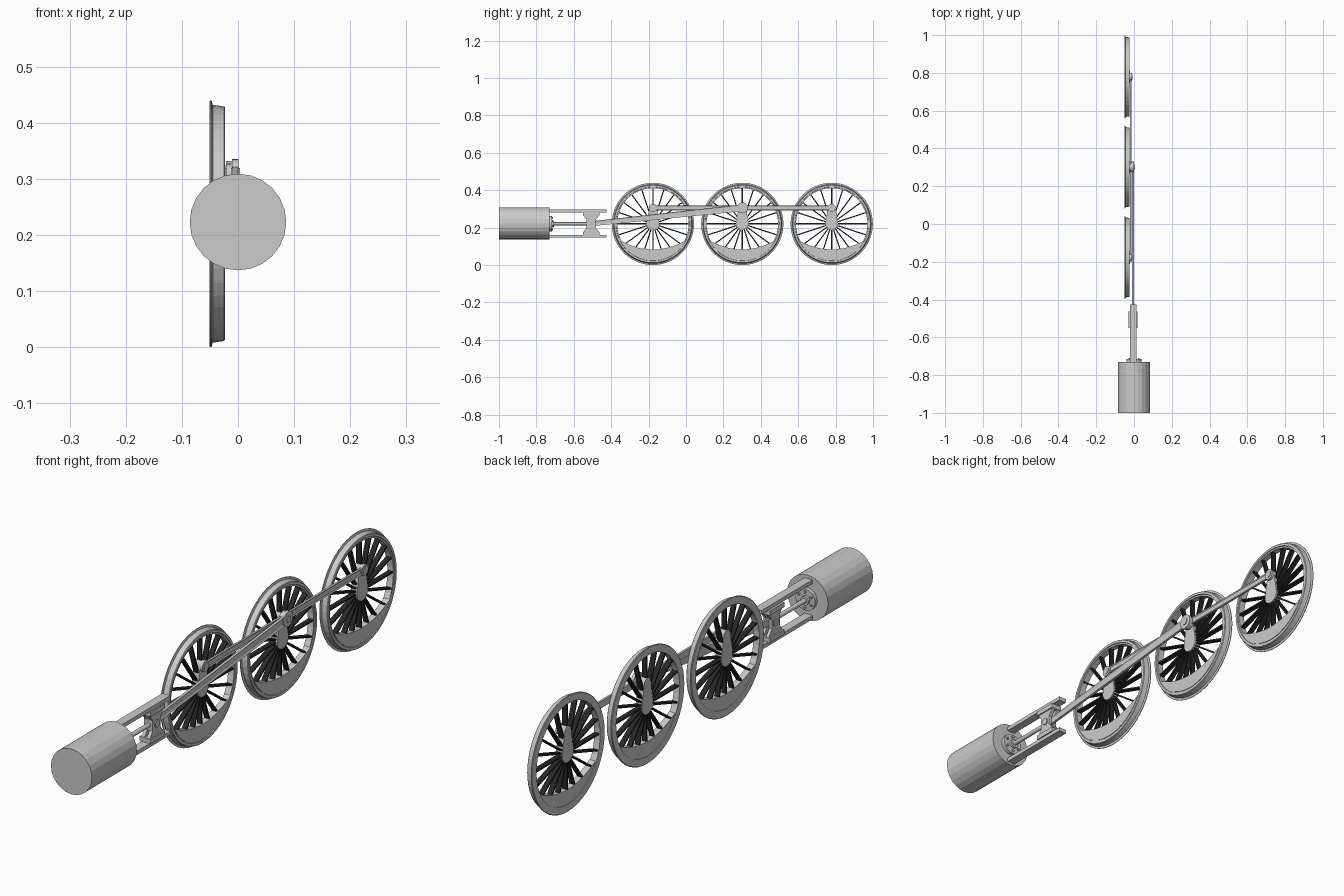
import bpy, bmesh
from math import sin, cos, pi, atan2, acos, hypot, radians
from mathutils import Matrix, Vector

if "Cube" in bpy.data.objects:
    bpy.data.objects.remove(bpy.data.objects["Cube"])

ZC = 0.221                       # axle and cylinder height
PIN = 0.306                      # crank pin height
WHEELS = {"front": -0.177, "middle": 0.301, "rear": 0.779}

dark = bpy.data.materials.new("spoke_dark")
dark.diffuse_color = (0.02, 0.02, 0.02, 1)
dark.use_nodes = True
dark.node_tree.nodes["Principled BSDF"].inputs["Base Color"].default_value = dark.diffuse_color


def finish(name, bm, mat=None):
    bmesh.ops.recalc_face_normals(bm, faces=bm.faces)
    me = bpy.data.meshes.new(name)
    bm.to_mesh(me)
    bm.free()
    ob = bpy.data.objects.new(name, me)
    bpy.context.collection.objects.link(ob)
    if mat:
        me.materials.append(mat)
    return ob


def prism(name, pts, x0, x1, flute=0):
    """Extrude a (y, z) outline along x, with an optional recessed panel on the outer face."""
    bm = bmesh.new()
    a = [bm.verts.new((x0, y, z)) for y, z in pts]
    b = [bm.verts.new((x1, y, z)) for y, z in pts]
    n = len(pts)
    bm.faces.new(a)
    outer = bm.faces.new(b)
    for i in range(n):
        j = (i + 1) % n
        bm.faces.new((a[i], a[j], b[j], b[i]))
    bmesh.ops.recalc_face_normals(bm, faces=bm.faces)
    if flute:
        bmesh.ops.inset_region(bm, faces=[outer], thickness=flute)
        for v in outer.verts:
            v.co.x -= 0.003
    return finish(name, bm)


def circle(y, z, r, n=24):
    return [(y + r * cos(2 * pi * i / n), z + r * sin(2 * pi * i / n)) for i in range(n)]


def link(p, rp, q, rq, n=10):
    """Outline wrapped around two circles of different radius."""
    dy, dz = q[0] - p[0], q[1] - p[1]
    base, t = atan2(dz, dy), acos((rp - rq) / hypot(dy, dz))
    pts = []
    for c, r, s, e in ((p, rp, t, 2 * pi - t), (q, rq, -t, t)):
        for i in range(n + 1):
            a = base + s + (e - s) * i / n
            pts.append((c[0] + r * cos(a), c[1] + r * sin(a)))
    return pts


def rect(y0, y1, z0, z1):
    return [(y0, z0), (y1, z0), (y1, z1), (y0, z1)]


def rod_y(name, x, z, r, y0, y1, n):
    """Cylinder lying along y."""
    bm = bmesh.new()
    m = Matrix.Translation((x, (y0 + y1) / 2, z)) @ Matrix.Rotation(pi / 2, 4, 'X')
    bmesh.ops.create_cone(bm, cap_ends=True, segments=n, radius1=r, radius2=r,
                          depth=y1 - y0, matrix=m)
    return finish(name, bm)


def wheel(tag, yc):
    # flanged tyre and rim, turned from one profile
    prof = [(-0.051, 0.191), (-0.051, 0.218), (-0.049, 0.22), (-0.047, 0.22),
            (-0.045, 0.212), (-0.025, 0.209), (-0.023, 0.207), (-0.023, 0.198),
            (-0.026, 0.197), (-0.026, 0.191)]
    n, k = 48, len(prof)
    bm = bmesh.new()
    rings = [[bm.verts.new((x, yc + r * cos(2 * pi * i / n), ZC - 0.001 + r * sin(2 * pi * i / n)))
              for x, r in prof] for i in range(n)]
    for i in range(n):
        a, b = rings[i], rings[(i + 1) % n]
        for j in range(k):
            bm.faces.new((a[j], b[j], b[(j + 1) % k], a[(j + 1) % k]))
    finish(tag + "_wheel_rim", bm)

    # twenty thin blade spokes
    bm = bmesh.new()
    for i in range(20):
        m = (Matrix.Translation((-0.037, yc, ZC)) @ Matrix.Rotation(2 * pi * i / 20, 4, 'X')
             @ Matrix.Translation((0, 0, 0.108)) @ Matrix.Diagonal((0.02, 0.006, 0.172, 1)))
        bmesh.ops.create_cube(bm, size=1, matrix=m)
    finish(tag + "_wheel_spokes", bm, dark)

    # hub with crank web reaching up to the pin
    prism(tag + "_wheel_hub", link((yc, ZC), 0.034, (yc, PIN), 0.019), -0.049, -0.022)

    # crescent counterweight
    low = [(yc + 0.194 * cos(radians(a)), ZC + 0.194 * sin(radians(a))) for a in range(208, 333, 4)]
    half, top = low[-1][0] - yc, low[-1][1]
    dip = [(yc + half * t / 8, ZC - 0.138 + (top - ZC + 0.138) * (t / 8) ** 2)
           for t in range(7, -8, -1)]
    prism(tag + "_counterweight", low + dip, -0.048, -0.0235)

    # crank pin and coupling rod boss
    mid = tag == "middle"
    prism(tag + "_crank_pin", circle(yc, PIN, 0.013, 12), -0.03, 0.004 if mid else -0.009)
    prism(tag + "_coupling_boss", circle(yc, PIN, 0.026 if mid else 0.021), -0.0215, -0.0115)


for tag, y in WHEELS.items():
    wheel(tag, y)

# coupling rods between the crank pins
ys = list(WHEELS.values())
for i in range(2):
    prism(f"coupling_rod_{i + 1}", rect(ys[i], ys[i + 1], PIN - 0.013, PIN + 0.013),
          -0.0205, -0.0125, flute=0.006)

# main connecting rod with big end boss
HEAD = -0.507
prism("connecting_rod", link((HEAD, ZC), 0.013, (ys[1], PIN), 0.018), -0.010, 0.0, flute=0.006)
prism("connecting_rod_big_end", circle(ys[1], PIN, 0.029), -0.011, 0.001)
prism("crosshead_pin", circle(HEAD, ZC, 0.014, 12), -0.025, 0.017)

# hourglass crosshead, split into two cheeks around the rod, with slide shoes
half = [(-0.042, 0.061), (-0.042, 0.044), (-0.022, 0.018)]
left = half + [(y, -z) for y, z in reversed(half)]
prof = left + [(-y, z) for y, z in reversed(left)]
prof = [(HEAD + y, ZC + z) for y, z in prof]
prism("crosshead_inner_cheek", prof, -0.022, -0.010)
prism("crosshead_outer_cheek", prof, 0.0, 0.013)
prism("crosshead_neck", rect(HEAD - 0.026, HEAD - 0.012, ZC - 0.02, ZC + 0.02), -0.022, 0.013)
for s, tag in ((1, "upper"), (-1, "lower")):
    z = sorted((ZC + s * 0.043, ZC + s * 0.061))
    prism(tag + "_slide_shoe", rect(HEAD - 0.044, HEAD + 0.044, *z), -0.028, 0.018)
    z = sorted((ZC + s * 0.060, ZC + s * 0.075))
    prism(tag + "_guide_bar", rect(-0.735, -0.425, *z), -0.02, 0.013)

# steam cylinder, gland cover, bolts and piston rod
rod_y("steam_cylinder", 0, ZC + 0.002, 0.086, -1.0, -0.73, 24)
rod_y("gland_cover", 0, ZC, 0.041, -0.732, -0.716, 24)
rod_y("gland_boss", -0.003, ZC, 0.017, -0.72, -0.706, 16)
for i in range(6):
    a = 2 * pi * (i + 0.5) / 6
    rod_y(f"gland_bolt_{i + 1}", 0.03 * cos(a), ZC + 0.03 * sin(a), 0.005, -0.72, -0.710, 6)
rod_y("piston_rod", -0.003, ZC, 0.0085, -0.73, HEAD - 0.015, 16)
